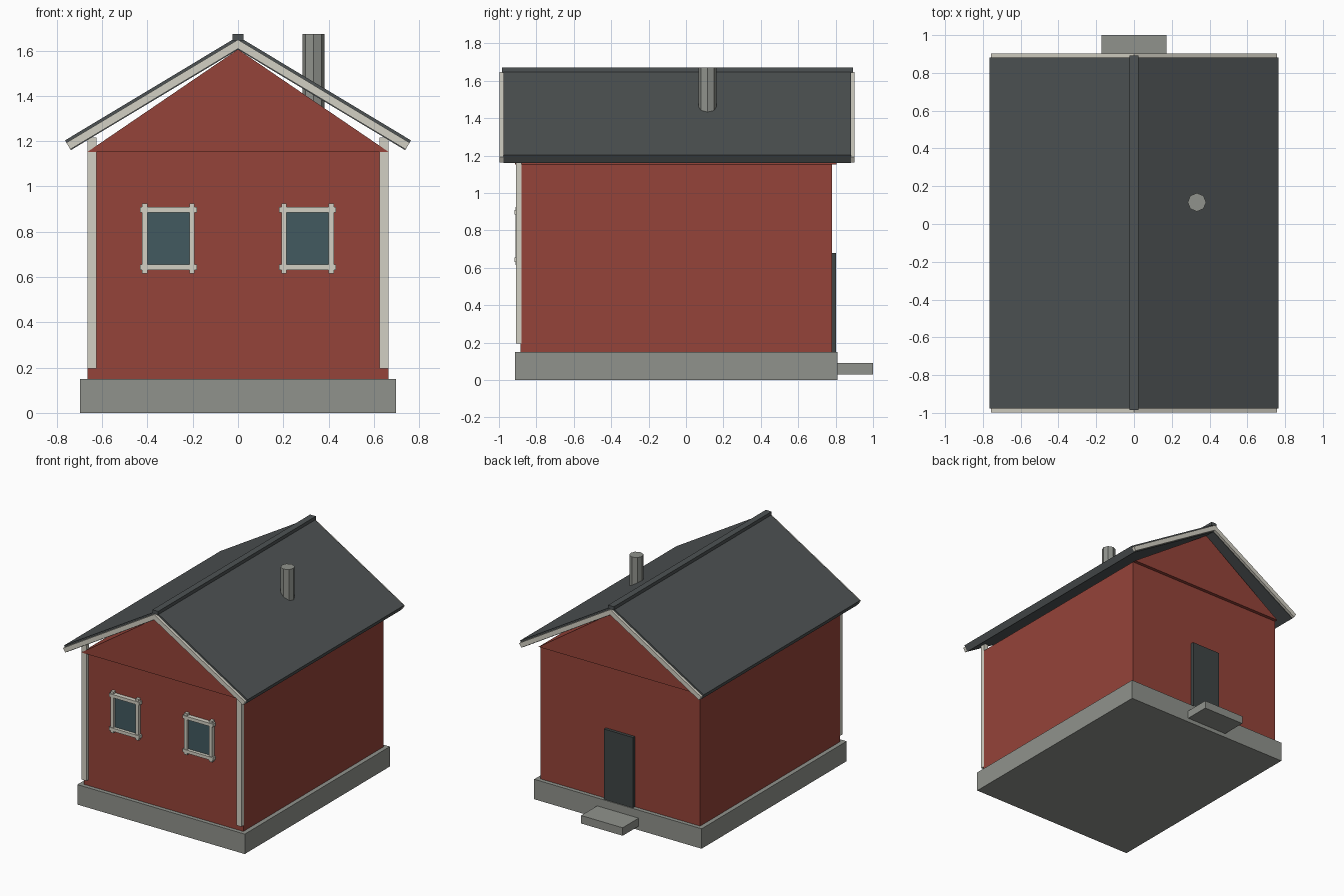
import bpy, bmesh

if "Cube" in bpy.data.objects:
    bpy.data.objects.remove(bpy.data.objects["Cube"])

MATS = {}
for name, rgb in {
    "red_paint": (0.30, 0.056, 0.041),
    "stone": (0.28, 0.29, 0.265),
    "slate": (0.075, 0.085, 0.087),
    "cream_trim": (0.65, 0.63, 0.55),
    "glass": (0.055, 0.10, 0.115),
    "door_paint": (0.05, 0.06, 0.06),
}.items():
    MATS[name] = bpy.data.materials.new(name)
    MATS[name].diffuse_color = (*rgb, 1)


def prism(name, profile, y0, y1, mat, mirror=False):
    """Extrude an x/z profile along y, optionally mirrored across x = 0."""
    bm = bmesh.new()
    face = bm.faces.new([bm.verts.new((x, y0, z)) for x, z in profile])
    ext = bmesh.ops.extrude_face_region(bm, geom=[face])
    verts = [g for g in ext["geom"] if isinstance(g, bmesh.types.BMVert)]
    bmesh.ops.translate(bm, verts=verts, vec=(0, y1 - y0, 0))
    bmesh.ops.recalc_face_normals(bm, faces=bm.faces)
    me = bpy.data.meshes.new(name)
    bm.to_mesh(me)
    bm.free()
    me.materials.append(MATS[mat])
    ob = bpy.data.objects.new(name, me)
    bpy.context.collection.objects.link(ob)
    if mirror:
        mod = ob.modifiers.new("mirror", "MIRROR")
        mod.use_mirror_merge = False
    return ob


def box(name, x, y, z, mat, mirror=False):
    profile = [(x[0], z[0]), (x[1], z[0]), (x[1], z[1]), (x[0], z[1])]
    return prism(name, profile, y[0], y[1], mat, mirror)


# Base, walls and gable block
box("foundation", (-0.697, 0.697), (-0.915, 0.81), (0, 0.15), "stone")
box("walls", (-0.664, 0.664), (-0.885, 0.78), (0.15, 1.153), "red_paint")
prism("gable", [(-0.664, 1.153), (0.664, 1.153), (0, 1.605)], -0.915, 0.805, "red_paint")

# Roof panels, mirrored across the ridge
EAVE, RIDGE, SLOPE = (0.764, 1.203), 1.662, 0.6
NORMAL = (-0.515, -0.857)  # points into the panel


def sloped_band(top, bottom):
    """Profile of a strip lying between two depths below the roof surface."""
    ex, ez = EAVE
    return [(0, RIDGE - top / 0.857), (ex + NORMAL[0] * top, ez + NORMAL[1] * top),
            (ex + NORMAL[0] * bottom, ez + NORMAL[1] * bottom), (0, RIDGE - bottom / 0.857)]


prism("roof_panels", sloped_band(0, 0.05), -0.977, 0.882, "slate", True)
for name, y0, y1 in (("front", -0.998, -0.977), ("back", 0.882, 0.902)):
    prism(name + "_bargeboards", sloped_band(0.012, 0.046), y0, y1, "cream_trim", True)
box("ridge_cap", (-0.024, 0.024), (-0.984, 0.892), (1.645, 1.672), "slate")

# Chimney pipe
bpy.ops.mesh.primitive_cylinder_add(vertices=8, radius=0.049, depth=0.37,
                                    location=(0.333, 0.115, 1.487))
chimney = bpy.context.object
chimney.name = "chimney"
chimney.data.materials.append(MATS["stone"])

# Corner boards on the front
box("corner_boards", (0.625, 0.665), (-0.91, -0.88), (0.195, 1.215), "cream_trim", True)

# Windows with crossing frame bars
box("window_panes", (0.20, 0.412), (-0.895, -0.88), (0.64, 0.897), "glass", True)
for side, x in (("inner", 0.203), ("outer", 0.411)):
    box(side + "_window_bars", (x - 0.012, x + 0.012), (-0.912, -0.88),
        (0.615, 0.925), "cream_trim", True)
for side, z in (("lower", 0.643), ("upper", 0.896)):
    box(side + "_window_bars", (0.18, 0.433), (-0.918, -0.88),
        (z - 0.012, z + 0.012), "cream_trim", True)

# Back door and its step
box("door", (-0.12, 0.12), (0.77, 0.803), (0.15, 0.68), "door_paint")
box("door_step", (-0.173, 0.173), (0.80, 1.0), (0.03, 0.09), "stone")

for m in bpy.data.materials:
    if m.users and not m.is_grease_pencil:
        m.use_nodes = True
        m.node_tree.nodes["Principled BSDF"].inputs["Base Color"].default_value = m.diffuse_color
